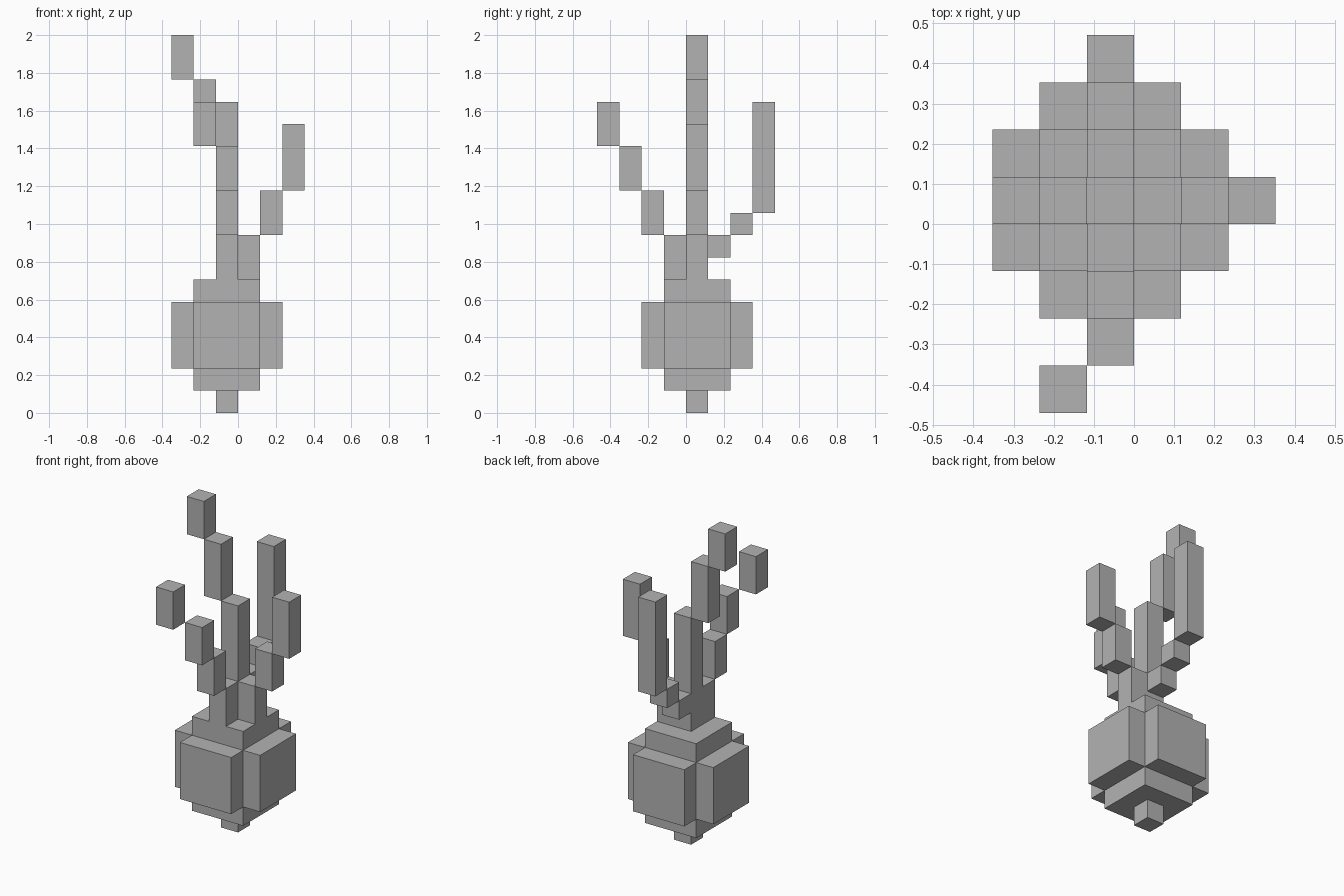
import bpy

old = bpy.data.objects.get("Cube")
if old:
    bpy.data.objects.remove(old, do_unlink=True)

U = 2 / 17  # one block of the grid

# Plain grey material
grey = bpy.data.materials.new("plain_grey")
grey.use_nodes = True
grey.diffuse_color = (0.45, 0.45, 0.45, 1)
shader = next(n for n in grey.node_tree.nodes if n.type == "BSDF_PRINCIPLED")
shader.inputs["Base Color"].default_value = grey.diffuse_color
shader.inputs["Roughness"].default_value = 0.9


def block(name, corner, size):
    """Box given by its lowest corner and its size, both in grid blocks."""
    centre = [(c + s / 2) * U for c, s in zip(corner, size)]
    bpy.ops.mesh.primitive_cube_add(size=1, location=centre)
    obj = bpy.context.object
    obj.name = name
    obj.scale = [s * U for s in size]
    bpy.ops.object.transform_apply(location=False, rotation=False, scale=True)
    obj.data.materials.append(grey)


def leaf(name, steps):
    """Stepped leaf: each step is a column (x, y, bottom, top)."""
    for i, (x, y, low, high) in enumerate(steps, 1):
        block(f"{name}_{i}", (x, y, low), (1, 1, high - low))


# Root and bulb, with a raised panel on each side
block("root", (-1, 0, 0), (1, 1, 1))
block("bulb_core", (-2, -1, 1), (3, 3, 5))
for side, x in (("right", -3), ("left", 1)):
    block(f"bulb_{side}_panel", (x, -1, 2), (1, 3, 3))
for side, y in (("front", -2), ("back", 2)):
    block(f"bulb_{side}_panel", (-2, y, 2), (3, 1, 3))

# Leaves fanning out from the top of the bulb
leaf("centre_leaf", [(-1, 0, 6, 12), (-2, 0, 12, 15), (-3, 0, 15, 17)])
leaf("left_leaf", [(0, 0, 6, 8), (1, 0, 8, 10), (2, 0, 10, 13)])
leaf("front_leaf", [(-1, -1, 6, 8), (-1, -2, 8, 10), (-1, -3, 10, 12), (-2, -4, 12, 14)])
leaf("back_leaf", [(-1, 1, 7, 8), (-1, 2, 8, 9), (-1, 3, 9, 14)])
